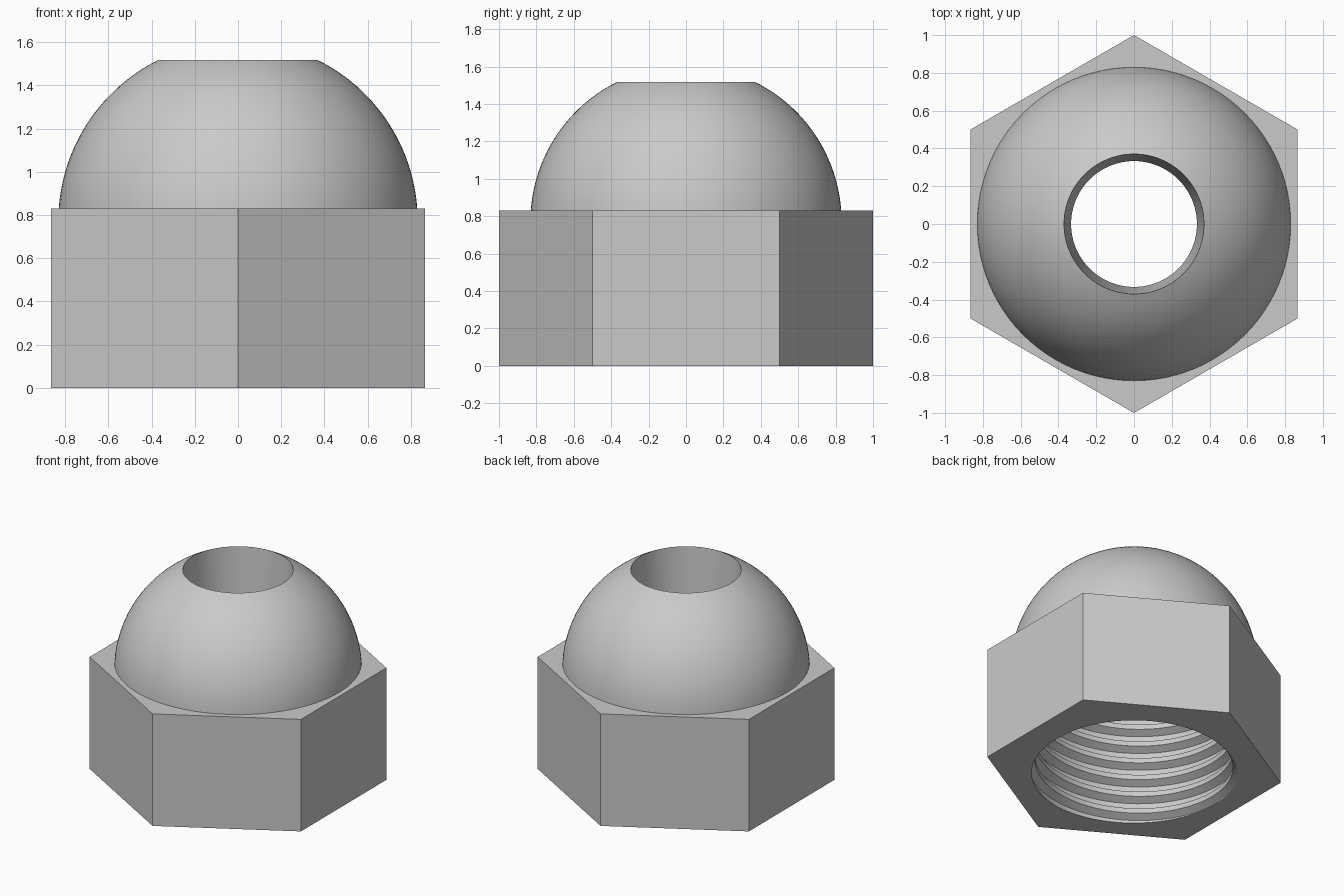
import bpy, bmesh, math

SEGMENTS = 96
NUT_TOP = 0.83
DOME_TOP = 1.517
DOME_RADIUS, DOME_CENTRE = 0.832, 0.772
ROOF = 0.9
MINOR, MAJOR, PITCH = 0.665, 0.715, 0.13
# One turn of thread: fraction of the pitch and radius, going up
THREAD = [(0, MINOR), (0.28, MINOR), (0.5, MAJOR), (0.78, MAJOR), (1, MINOR)]
START = 1.015

cube = bpy.data.objects.get("Cube")
if cube:
    bpy.data.objects.remove(cube, do_unlink=True)

steel = bpy.data.materials.new("grey steel")
steel.use_nodes = True
colour = (0.59, 0.59, 0.59, 1)
steel.diffuse_color = colour
steel.node_tree.nodes["Principled BSDF"].inputs["Base Color"].default_value = colour


# Rings: each gives the radius and height at a fraction t of a turn
def circle(radius, z):
    return lambda t: (radius, z)


def hexagon(z):
    def ring(t):
        turn = (math.tau * t) % (math.pi / 3) - math.pi / 6
        return math.cos(math.pi / 6) / math.cos(turn), z
    return ring


def thread_radius(t, z):
    phase = (z / PITCH - t + START) % 1
    for (p, r), (q, s) in zip(THREAD, THREAD[1:]):
        if phase <= q:
            return r + (s - r) * (phase - p) / (q - p)


def helix(turn, phase, radius):
    def ring(t):
        z = (turn + phase + t - START) * PITCH
        if 0 < z < ROOF:
            return radius, z
        z = min(max(z, 0), ROOF)
        return thread_radius(t, z), z
    return ring


def lathe(name, profile, lead=0):
    """Skin the rings; lead is how many rings a helix climbs per turn."""
    bm = bmesh.new()
    rings = []
    for outline in profile:
        ring = []
        for i in range(SEGMENTS):
            r, z = outline(i / SEGMENTS)
            a = math.pi / 2 + math.tau * i / SEGMENTS
            ring.append(bm.verts.new((r * math.cos(a), r * math.sin(a), z)))
        rings.append(ring)
    for k in range(len(rings) - 1):
        for i in range(SEGMENTS):
            j = (i + 1) % SEGMENTS
            n = k if j else k - lead
            if n >= 0:
                bm.faces.new((rings[k][i], rings[n][j], rings[n + 1][j], rings[k + 1][i]))
    bmesh.ops.remove_doubles(bm, verts=bm.verts[:], dist=0.0001)
    mesh = bpy.data.meshes.new(name)
    bm.to_mesh(mesh)
    bm.free()
    mesh.materials.append(steel)
    obj = bpy.data.objects.new(name, mesh)
    bpy.context.collection.objects.link(obj)
    bpy.ops.object.select_all(action="DESELECT")
    obj.select_set(True)
    bpy.context.view_layer.objects.active = obj
    bpy.ops.object.shade_smooth_by_angle(angle=math.radians(25))


# Hexagonal body: underside around the thread mouth, flats and shoulder
dome_base = math.sqrt(DOME_RADIUS ** 2 - (NUT_TOP - DOME_CENTRE) ** 2)
lathe("hex_body", [
    lambda t: (thread_radius(t, 0), 0),
    hexagon(0),
    hexagon(NUT_TOP),
    circle(dome_base, NUT_TOP),
])

# Truncated dome with a slightly tapered hole and a flat inner roof
start = math.asin((NUT_TOP - DOME_CENTRE) / DOME_RADIUS)
end = math.asin((DOME_TOP - DOME_CENTRE) / DOME_RADIUS)
steps = 24
dome = []
for k in range(steps + 1):
    a = start + (end - start) * k / steps
    dome.append(circle(DOME_RADIUS * math.cos(a), DOME_CENTRE + DOME_RADIUS * math.sin(a)))
dome += [circle(0.333, ROOF), circle(MAJOR, ROOF)]
lathe("dome", dome)

# Helical thread, wound from above the roof to below the mouth and trimmed flat
turns = math.ceil(ROOF / PITCH) + 3
bore = [helix(turn, phase, radius)
        for turn in range(turns, -3, -1)
        for phase, radius in reversed(THREAD[:-1])]
lathe("threaded_bore", bore, lead=len(THREAD) - 1)
